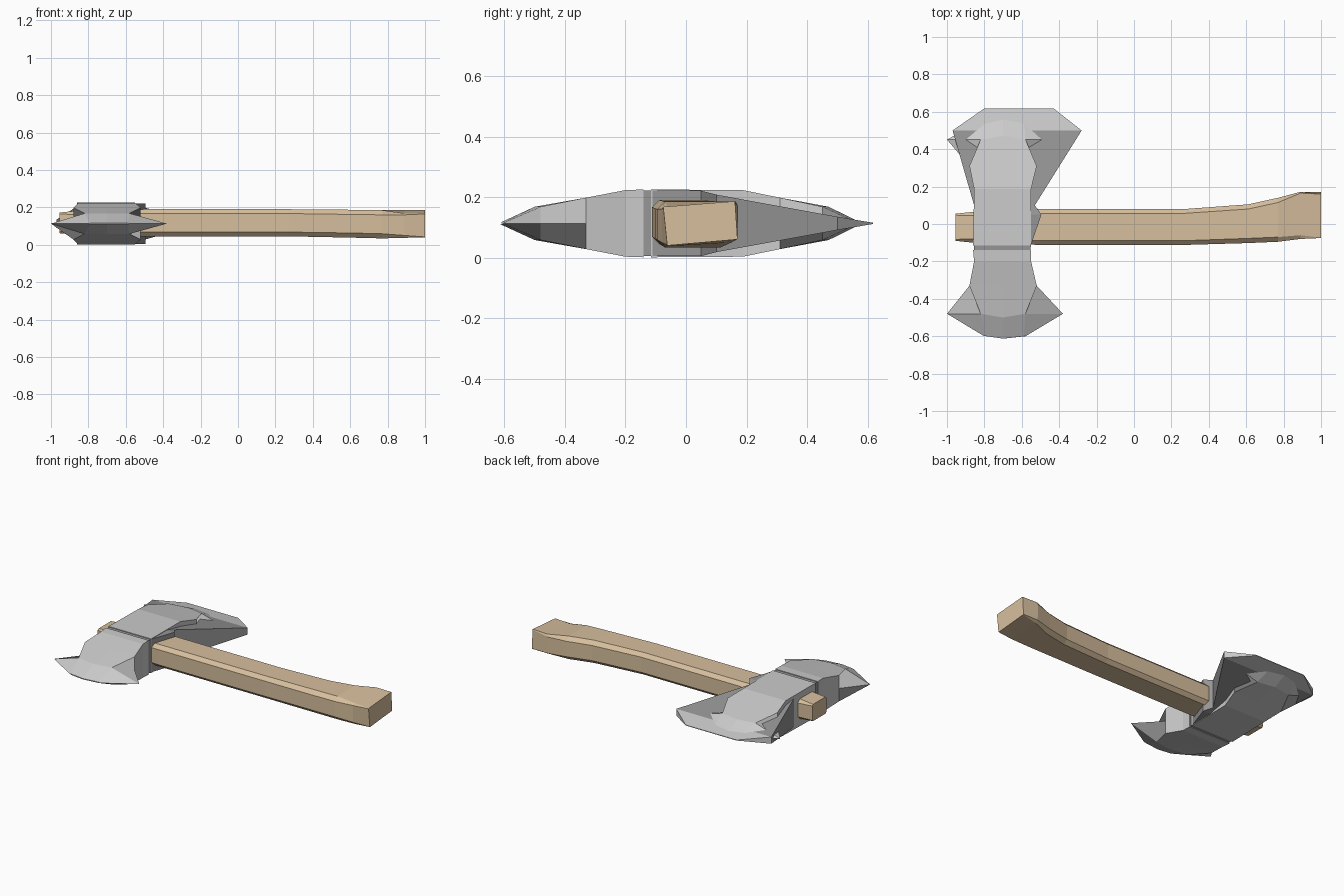
import bpy, bmesh

if "Cube" in bpy.data.objects:
    bpy.data.objects.remove(bpy.data.objects["Cube"])

MID = 0.113   # height of the cutting edges
CX = -0.70    # head centre line along the handle


def material(name, rgb):
    m = bpy.data.materials.new(name)
    m.diffuse_color = (*rgb, 1)
    m.use_nodes = True
    m.node_tree.nodes["Principled BSDF"].inputs["Base Color"].default_value = m.diffuse_color
    return m


def loft(name, rings, mat=None):
    """Skin a row of equal-length point rings and cap both ends."""
    bm = bmesh.new()
    loops = [[bm.verts.new(p) for p in ring] for ring in rings]
    n = len(loops[0])
    for a, b in zip(loops, loops[1:]):
        for i in range(n):
            j = (i + 1) % n
            bm.faces.new((a[i], a[j], b[j], b[i]))
    bm.faces.new(loops[0])
    bm.faces.new(loops[-1])
    bmesh.ops.remove_doubles(bm, verts=bm.verts, dist=0.0005)
    bmesh.ops.recalc_face_normals(bm, faces=bm.faces)
    me = bpy.data.meshes.new(name)
    bm.to_mesh(me)
    bm.free()
    ob = bpy.data.objects.new(name, me)
    bpy.context.collection.objects.link(ob)
    if mat:
        me.materials.append(mat)
    return ob


def blade_ring(y, rim0, top0, top1, rim1, h, bow=0.0):
    """Cross-section with rims at mid height and flats above and below."""
    return [(rim0, y, MID), (top0, y, MID + h), (CX, y + bow, MID + h),
            (top1, y, MID + h), (rim1, y, MID), (top1, y, MID - h),
            (CX, y + bow, MID - h), (top0, y, MID - h)]


def handle_ring(x, y0, y1, z0, z1, c):
    """Rectangle with chamfered corners."""
    return [(x, y0 + c, z0), (x, y1 - c, z0), (x, y1, z0 + c), (x, y1, z1 - c),
            (x, y1 - c, z1), (x, y0 + c, z1), (x, y0, z1 - c), (x, y0, z0 + c)]


wood = material("wood", (0.68, 0.52, 0.34))
dark = material("dark_steel", (0.30, 0.30, 0.30))

# wooden handle with flared grip
rings = [handle_ring(*s) for s in (
    (-0.955, -0.09, 0.055, 0.062, 0.172, 0.008),
    (-0.86, -0.10, 0.065, 0.052, 0.182, 0.02),
    (-0.50, -0.112, 0.08, 0.045, 0.19, 0.023),
    (0.27, -0.112, 0.08, 0.045, 0.19, 0.023),
    (0.61, -0.102, 0.105, 0.038, 0.187, 0.025),
    (0.77, -0.095, 0.14, 0.034, 0.185, 0.025))]
rings.append([(0.89, y, z) for y, z in ((-0.07, .037), (0.15, .05), (0.17, .062), (0.172, .17),
                                        (0.165, .185), (-0.06, .168), (-0.08, .16), (-0.08, .05))])
rings.append([(1.0, y, z) for y, z in ((-0.06, .04), (0.168, .06), (0.17, .062), (0.162, .183),
                                       (0.16, .186), (-0.073, .168), (-0.075, .165), (-0.062, .042))])
loft("handle", rings, wood)

# front and back blades share one profile
PROFILE = (
    (0.20, -0.855, -0.855, -0.55, -0.55, 0.110, 0),
    (0.33, -0.88, -0.88, -0.52, -0.52, 0.085, 0),
    (0.48, -1.00, -0.82, -0.58, -0.38, 0.055, 0.02),
    (0.60, -0.80, -0.79, -0.59, -0.58, 0.003, 0.013))
for name, side, start in (("front_blade", -1, 0.14), ("back_blade", 1, -0.115)):
    k = 1.0 if side < 0 else 0.94
    rows = [blade_ring(side * start, -0.86, -0.86, -0.55, -0.55, 0.112)]
    rows += [blade_ring(side * y * k, *s, side * bow) for y, *s, bow in PROFILE]
    loft(name, rows)

# dark inner core with collar, widening into the rear blade
loft("head_core", [blade_ring(y, a, a, b, b, h) for y, a, b, h in (
    (-0.14, -0.855, -0.555, 0.108), (-0.11, -0.855, -0.55, 0.108),
    (0.05, -0.855, -0.495, 0.108), (0.10, -0.855, -0.53, 0.095),
    (0.50, -0.97, -0.28, 0.022))], dark)

# wide rear cutting edge
loft("rear_edge", [blade_ring(0.50, -0.97, -0.97, -0.28, -0.28, 0.022),
                   blade_ring(0.618, -0.80, -0.80, -0.43, -0.43, 0.002)])
